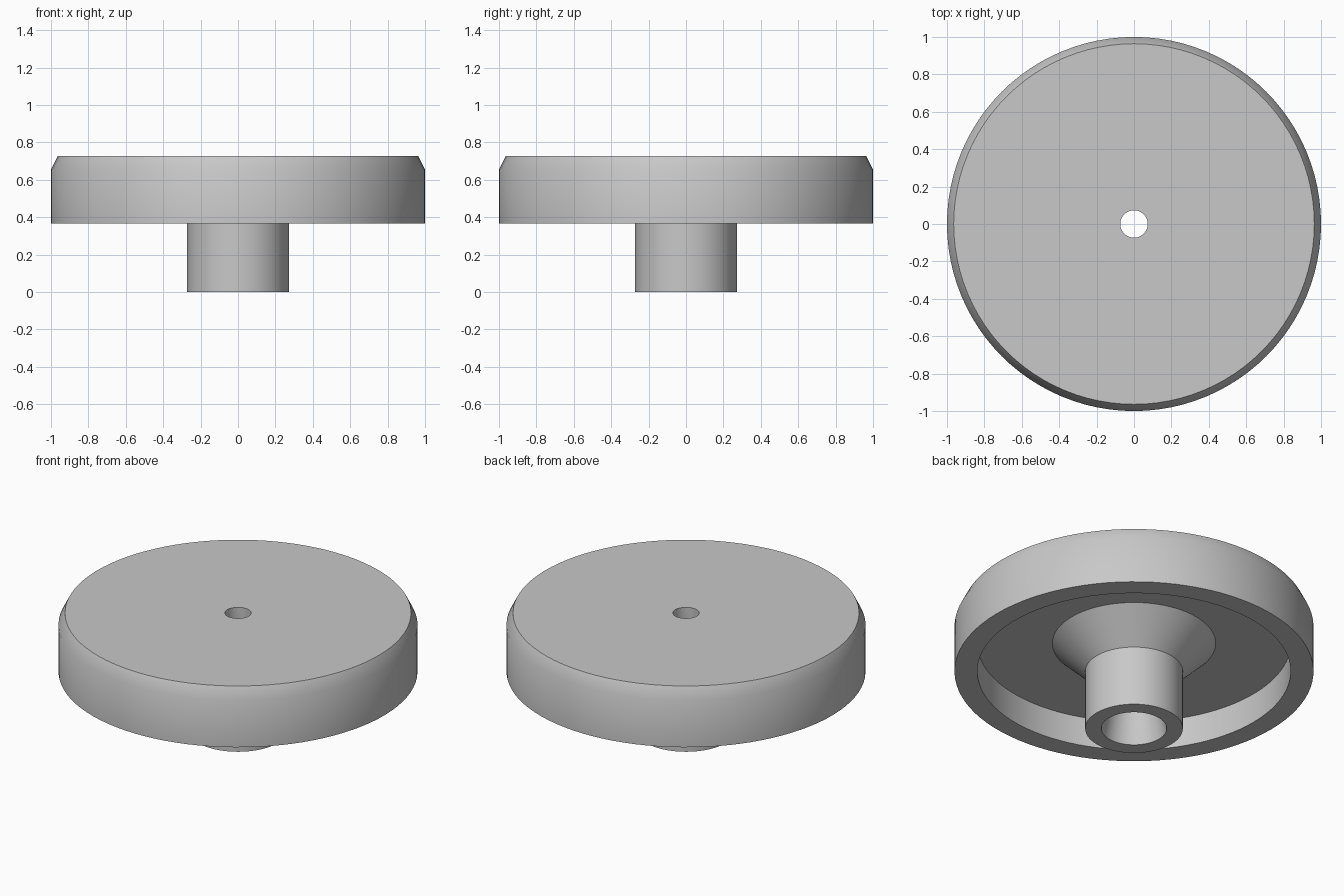
import bpy
import bmesh
import math
from mathutils import Vector

SEGMENTS = 96

cube = bpy.data.objects.get("Cube")
if cube:
    bpy.data.objects.remove(cube, do_unlink=True)


def make_material(name, color):
    mat = bpy.data.materials.new(name)
    mat.use_nodes = True
    mat.diffuse_color = color
    mat.node_tree.nodes["Principled BSDF"].inputs["Base Color"].default_value = color
    return mat


def lathe(name, profile, mat):
    """Spin a closed (radius, height) profile around the z axis."""
    bm = bmesh.new()
    verts = [bm.verts.new((r, 0, z)) for r, z in profile]
    edges = [bm.edges.new((a, b)) for a, b in zip(verts, verts[1:] + verts[:1])]
    bmesh.ops.spin(bm, geom=verts + edges, cent=Vector(), axis=Vector((0, 0, 1)),
                   angle=math.tau, steps=SEGMENTS, use_merge=True)
    bmesh.ops.remove_doubles(bm, verts=bm.verts, dist=1e-5)
    bmesh.ops.recalc_face_normals(bm, faces=bm.faces)
    mesh = bpy.data.meshes.new(name)
    bm.to_mesh(mesh)
    bm.free()
    mesh.materials.append(mat)
    obj = bpy.data.objects.new(name, mesh)
    bpy.context.collection.objects.link(obj)
    bpy.ops.object.select_all(action="DESELECT")
    obj.select_set(True)
    bpy.context.view_layer.objects.active = obj
    bpy.ops.object.shade_smooth_by_angle(angle=math.radians(30))
    return obj


grey = make_material("plain grey", (0.58, 0.58, 0.58, 1))

# Main heights
top, ceiling, rim_bottom = 0.727, 0.548, 0.367

# Chamfered disc with recessed underside, flared hub and tapered bore
lathe("wheel_with_hub", [
    (0.073, top),
    (0.964, top),            # top face
    (1.0, 0.655),            # chamfer
    (1.0, rim_bottom),       # outer wall
    (0.873, rim_bottom),     # rim
    (0.873, ceiling),        # recess wall
    (0.455, ceiling),        # recess ceiling
    (0.272, rim_bottom),     # hub flare
    (0.272, 0),              # hub wall
    (0.182, 0),              # hub end
    (0.073, ceiling),        # tapered bore
], grey)
